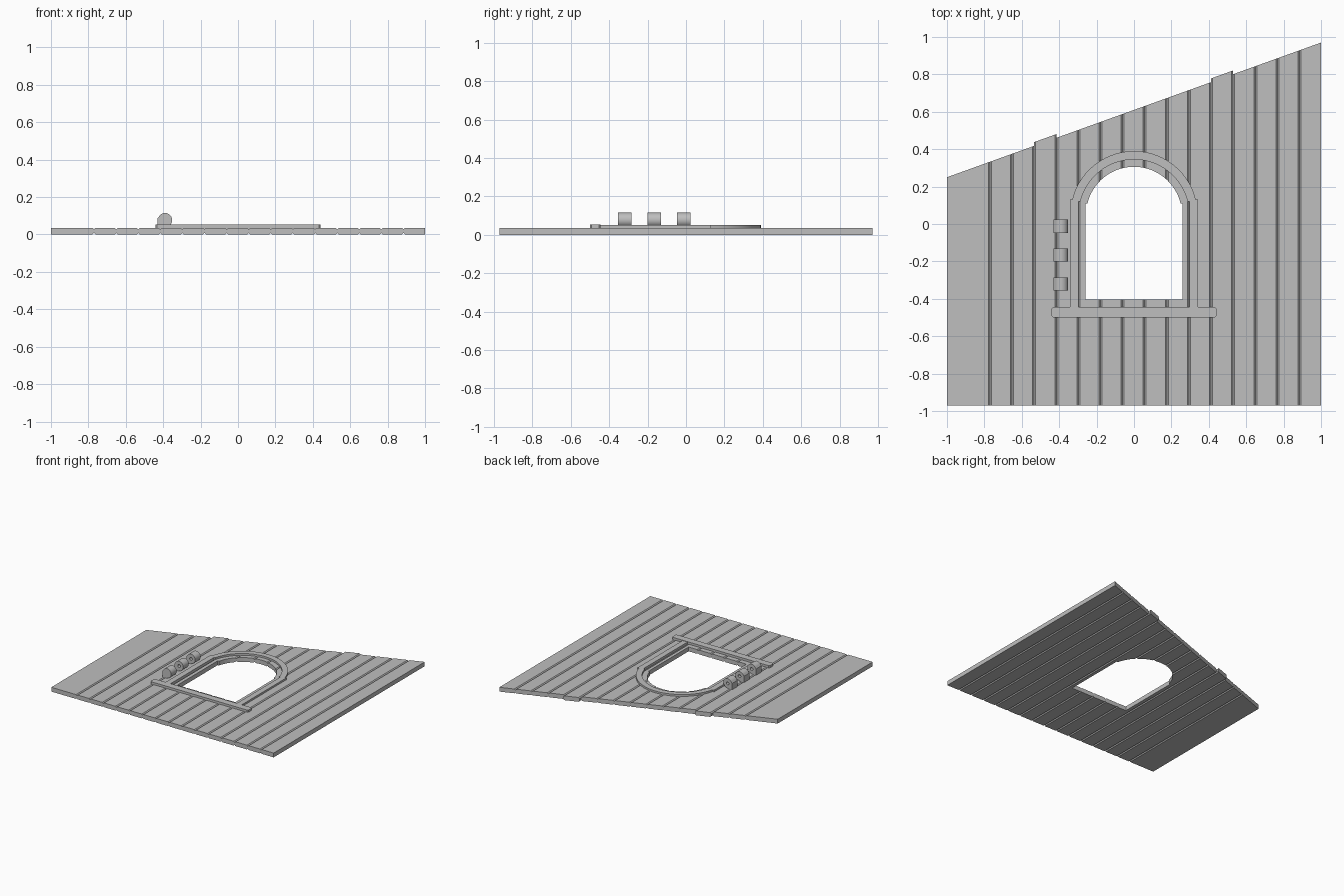
import bpy, bmesh
from math import sin, cos, pi, radians

cube = bpy.data.objects.get("Cube")
if cube:
    bpy.data.objects.remove(cube, do_unlink=True)

THICK = 0.035      # wall thickness
SPRING = 0.05      # height of the arch centre
grey = bpy.data.materials.new("plain grey")
grey.use_nodes = True
grey.diffuse_color = (0.52, 0.52, 0.52, 1)
grey.node_tree.nodes["Principled BSDF"].inputs["Base Color"].default_value = grey.diffuse_color


def loft(name, start, end):
    """Solid between two matching outlines."""
    bm = bmesh.new()
    a = [bm.verts.new(p) for p in start]
    b = [bm.verts.new(p) for p in end]
    bm.faces.new(a)
    bm.faces.new(b)
    for i in range(len(a)):
        j = (i + 1) % len(a)
        bm.faces.new((a[i], a[j], b[j], b[i]))
    bmesh.ops.recalc_face_normals(bm, faces=bm.faces)
    mesh = bpy.data.meshes.new(name)
    bm.to_mesh(mesh)
    bm.free()
    mesh.materials.append(grey)
    obj = bpy.data.objects.new(name, mesh)
    bpy.context.collection.objects.link(obj)
    return obj


def slab(name, outline, low, high):
    return loft(name, [(x, y, low) for x, y in outline], [(x, y, high) for x, y in outline])


def arch(half, radius, bottom, steps=28):
    """Straight legs with a round head, from right foot to left foot."""
    a0 = radians(13.6)
    angles = [a0 + (pi - 2 * a0) * i / steps for i in range(steps + 1)]
    top = SPRING + radius * sin(a0)
    head = [(radius * cos(a), SPRING + radius * sin(a)) for a in angles]
    return [(half, bottom), (half, top)] + head + [(-half, top), (-half, bottom)]


def cut(obj, cutter):
    mod = obj.modifiers.new("opening", "BOOLEAN")
    mod.operation = "DIFFERENCE"
    mod.solver = "EXACT"
    mod.object = cutter


def smooth(obj):
    bpy.ops.object.select_all(action="DESELECT")
    obj.select_set(True)
    bpy.context.view_layer.objects.active = obj
    bpy.ops.object.shade_smooth_by_angle(angle=radians(30))


def as_cutter(obj):
    obj.hide_render = True
    obj.hide_viewport = True
    obj.display_type = "WIRE"


# Window opening cutter
opening = slab("window_cutter", arch(0.26, 0.256, -0.405), -0.1, 0.1)

# Planks with chamfered long edges and a sloping far end
seams = [-1] + [-0.77 + 0.1182 * i for i in range(15)] + [1]
for n, (x0, x1) in enumerate(zip(seams, seams[1:])):
    cl = 0 if n == 0 else 0.008
    cr = 0 if n == len(seams) - 2 else 0.008
    section = [(x0 + cl, 0), (x1 - cr, 0)]
    section += [(x1, cr), (x1, THICK - cr)] if cr else []
    section += [(x1 - cr, THICK), (x0 + cl, THICK)]
    section += [(x0, THICK - cl), (x0, cl)] if cl else []
    extra = 0.02 if n in (3, 11) else 0
    far = [(x, 0.25 + 0.36 * (x + 1) + extra, z) for x, z in section]
    plank = loft(f"plank_{n + 1}", [(x, -0.97, z) for x, z in section], far)
    if x1 > -0.27 and x0 < 0.27:
        cut(plank, opening)
as_cutter(opening)

# Arched window frame
frame = slab("window_frame", arch(0.343, 0.34, -0.46) + arch(0.298, 0.295, -0.46)[::-1],
             THICK - 0.009, 0.05)
smooth(frame)

# Sill with softened corners
c = 0.008
sill_outline = [(-0.44 + c, -0.5), (0.44 - c, -0.5), (0.44, -0.5 + c), (0.44, -0.445 - c),
                (0.44 - c, -0.445), (-0.44 + c, -0.445), (-0.44, -0.445 - c), (-0.44, -0.5 + c)]
slab("window_sill", sill_outline, THICK - 0.009, 0.053)

# Hinge barrels, bored through except for the closed front end
hx, hz, hr = -0.39, 0.077, 0.038
ring = [(cos(2 * pi * i / 16), sin(2 * pi * i / 16)) for i in range(16)]
bore = loft("hinge_bore_cutter", [(hx + 0.012 * u, -0.345, hz + 0.012 * v) for u, v in ring],
            [(hx + 0.012 * u, 0.1, hz + 0.012 * v) for u, v in ring])
arc = [pi - 1.5 * pi * i / 24 for i in range(25)]
profile = [(hx, 0.03), (hx - hr - 0.002, 0.03), (hx - hr - 0.002, hz + 0.01)]
profile += [(hx + hr * cos(a), hz + hr * sin(a)) for a in arc[2:]]
for n, y in enumerate((-0.355, -0.2, -0.047)):
    barrel = loft(f"hinge_barrel_{n + 1}", [(x, y, z) for x, z in profile],
                  [(x, y + 0.07, z) for x, z in profile])
    cut(barrel, bore)
    smooth(barrel)
as_cutter(bore)
